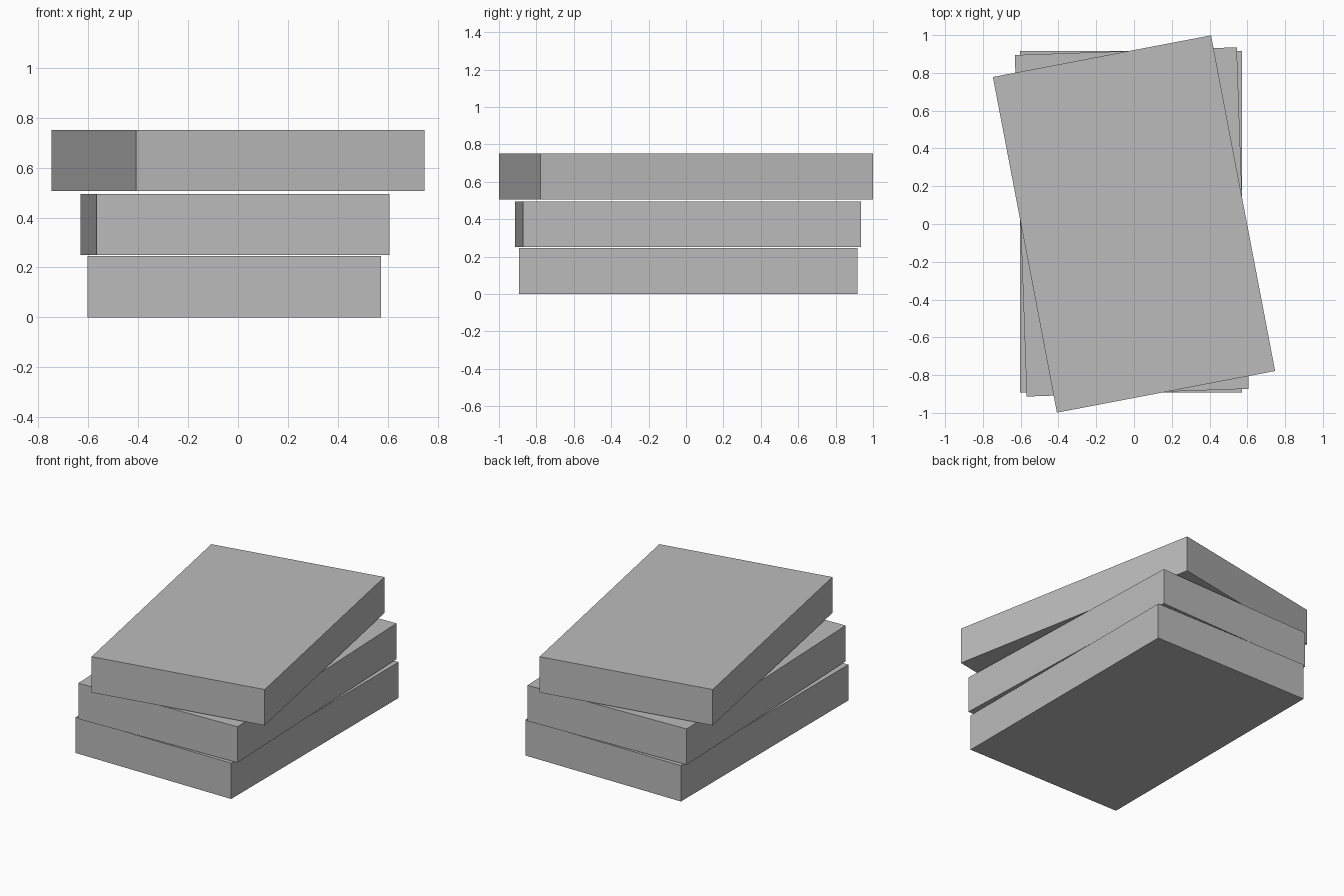
import bpy
from math import radians

cube = bpy.data.objects.get("Cube")
if cube:
    bpy.data.objects.remove(cube, do_unlink=True)

# Single plain grey for every slab
grey = bpy.data.materials.new("plain grey")
grey.use_nodes = True
colour = (0.5, 0.5, 0.5, 1)
grey.diffuse_color = colour
grey.node_tree.nodes["Principled BSDF"].inputs["Base Color"].default_value = colour

WIDTH, LENGTH, HEIGHT = 1.176, 1.809, 0.245


def slab(name, x, y, bottom, turn):
    """One flat block resting at height bottom, turned about its centre."""
    bpy.ops.mesh.primitive_cube_add(
        size=1, location=(x, y, bottom + HEIGHT / 2), rotation=(0, 0, radians(turn)))
    block = bpy.context.object
    block.name = name
    block.scale = (WIDTH, LENGTH, HEIGHT)
    block.data.materials.append(grey)
    bpy.ops.object.transform_apply(location=False, rotation=False, scale=True)


# Loose stack, each slab twisted a little more than the one below
slab("bottom_slab", -0.015, 0.012, 0, 0)
slab("middle_slab", -0.012, 0.011, 0.25, 2)
slab("top_slab", 0, 0, 0.506, 10.8)
